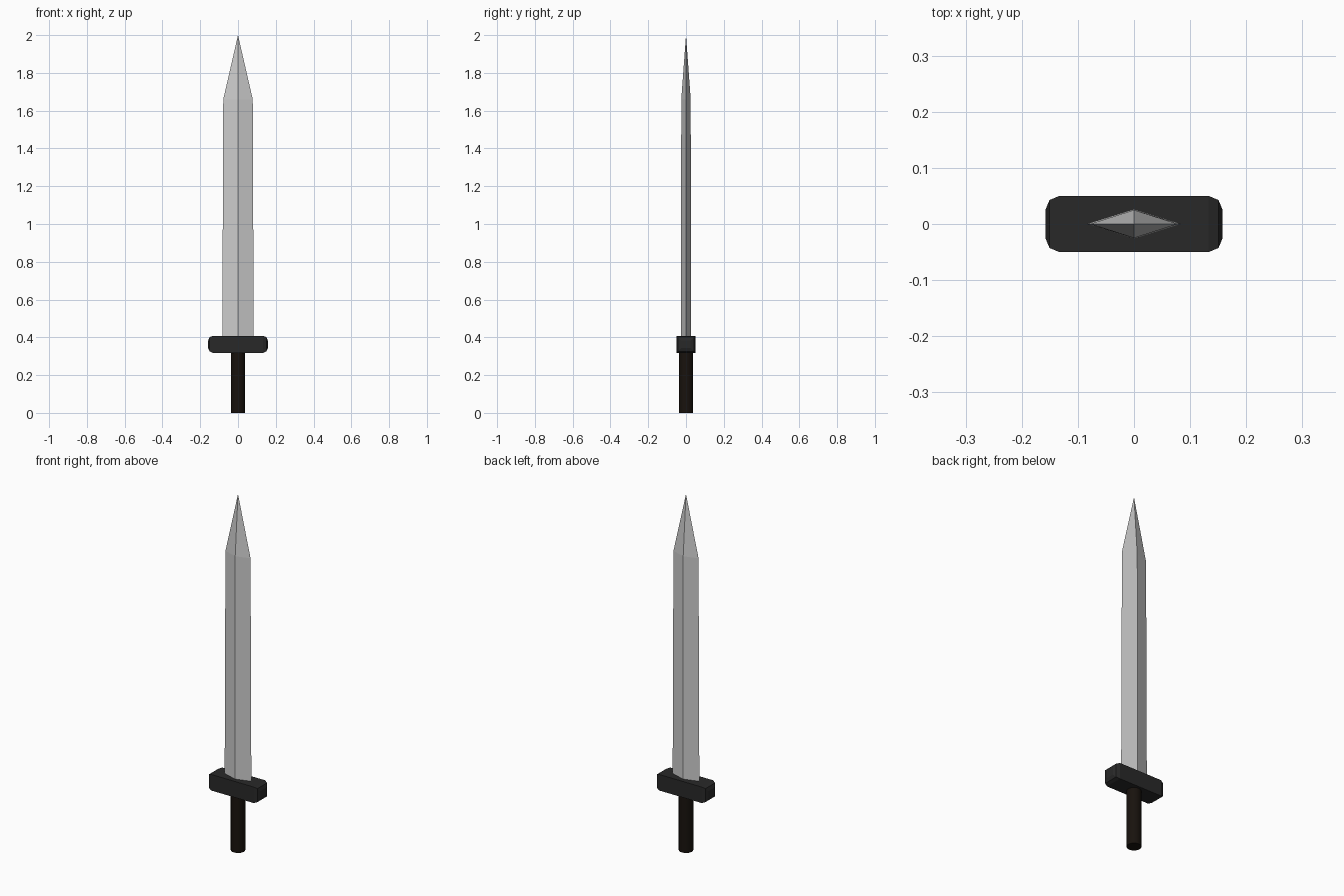
import bpy, bmesh

if "Cube" in bpy.data.objects:
    bpy.data.objects.remove(bpy.data.objects["Cube"])


def colour(obj, name, rgb):
    mat = bpy.data.materials.new(name)
    mat.diffuse_color = (*rgb, 1)
    mat.use_nodes = True
    mat.node_tree.nodes["Principled BSDF"].inputs["Base Color"].default_value = mat.diffuse_color
    obj.data.materials.append(mat)


def make_object(name, bm):
    bmesh.ops.recalc_face_normals(bm, faces=bm.faces)
    mesh = bpy.data.meshes.new(name)
    bm.to_mesh(mesh)
    bm.free()
    obj = bpy.data.objects.new(name, mesh)
    bpy.context.collection.objects.link(obj)
    return obj


# Blade: diamond section, slightly tapering, then a four-sided point
bm = bmesh.new()
rings = []
for z, w, t in [(0.40, 0.083, 0.026), (1.66, 0.078, 0.025)]:
    rings.append([bm.verts.new(p) for p in
                  [(w, 0, z), (0, t, z), (-w, 0, z), (0, -t, z)]])
tip = bm.verts.new((0, 0, 2.0))
bm.faces.new(rings[0])
for i in range(4):
    j = (i + 1) % 4
    bm.faces.new((rings[0][i], rings[0][j], rings[1][j], rings[1][i]))
    bm.faces.new((rings[1][i], rings[1][j], tip))
make_object("blade", bm)

# Guard: block with only the end faces rounded off
bm = bmesh.new()
bmesh.ops.create_cube(bm, size=1)
for v in bm.verts:
    v.co.x *= 0.316
    v.co.y *= 0.10
    v.co.z = 0.363 + v.co.z * 0.09
end_edges = [e for e in bm.edges if abs(e.verts[0].co.x - e.verts[1].co.x) < 1e-4]
bmesh.ops.bevel(bm, geom=end_edges, offset=0.025, segments=2, profile=0.5,
                affect='EDGES', clamp_overlap=True)
guard = make_object("guard", bm)
colour(guard, "dark_metal", (0.022, 0.022, 0.022))

# Grip: plain round bar
bpy.ops.mesh.primitive_cylinder_add(vertices=32, radius=0.037, depth=0.33,
                                    location=(0, 0, 0.165))
grip = bpy.context.object
grip.name = "grip"
bpy.ops.object.shade_smooth_by_angle()
colour(grip, "dark_leather", (0.009, 0.006, 0.004))
